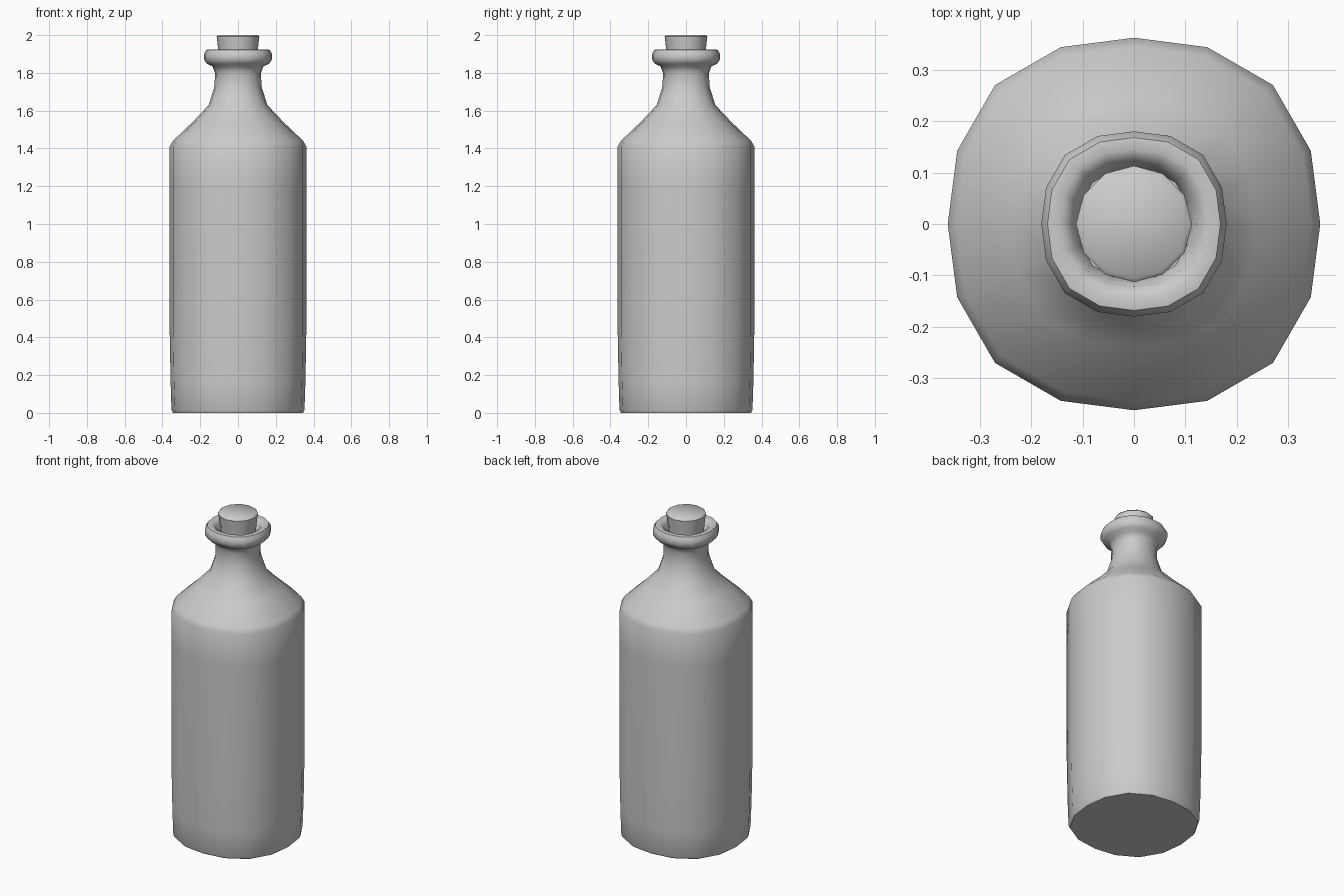
import bpy, bmesh, math

if "Cube" in bpy.data.objects:
    bpy.data.objects.remove(bpy.data.objects["Cube"])


def lathe(name, profile, sides, square=0.0):
    """Spin a closed-ended (radius, z) profile; square pushes the diagonals out."""
    bm = bmesh.new()
    rings = []
    for r, z in profile:
        ring = []
        for i in range(sides):
            a = 2 * math.pi * i / sides
            k = r * (1 + square * math.sin(2 * a) ** 2)
            ring.append(bm.verts.new((k * math.cos(a), k * math.sin(a), z)))
        rings.append(ring)
    for lo, hi in zip(rings, rings[1:]):
        for i in range(sides):
            j = (i + 1) % sides
            bm.faces.new((lo[i], lo[j], hi[j], hi[i]))
    bm.faces.new(rings[0][::-1])
    bm.faces.new(rings[-1])
    me = bpy.data.meshes.new(name)
    bm.to_mesh(me)
    bm.free()
    ob = bpy.data.objects.new(name, me)
    bpy.context.collection.objects.link(ob)
    bpy.ops.object.select_all(action='DESELECT')
    ob.select_set(True)
    bpy.context.view_layer.objects.active = ob
    bpy.ops.object.shade_smooth_by_angle(angle=math.radians(50))
    return ob


# Bottle: base, straight body, sloping shoulder, neck, rolled lip, mouth
lathe("bottle", [
    (0.345, 0.0), (0.352, 0.015), (0.357, 0.17), (0.362, 0.45),
    (0.362, 1.2), (0.362, 1.41), (0.345, 1.44),
    (0.24, 1.54), (0.155, 1.63), (0.124, 1.73), (0.122, 1.80),
    (0.135, 1.835), (0.165, 1.848), (0.180, 1.872), (0.180, 1.90),
    (0.168, 1.922), (0.145, 1.925), (0.122, 1.91), (0.108, 1.85),
], 16, 0.055)

# Cork: tapered stopper with a small bevel on top
lathe("cork", [(0.098, 1.85), (0.105, 1.925), (0.113, 1.992), (0.105, 2.0)], 12)
